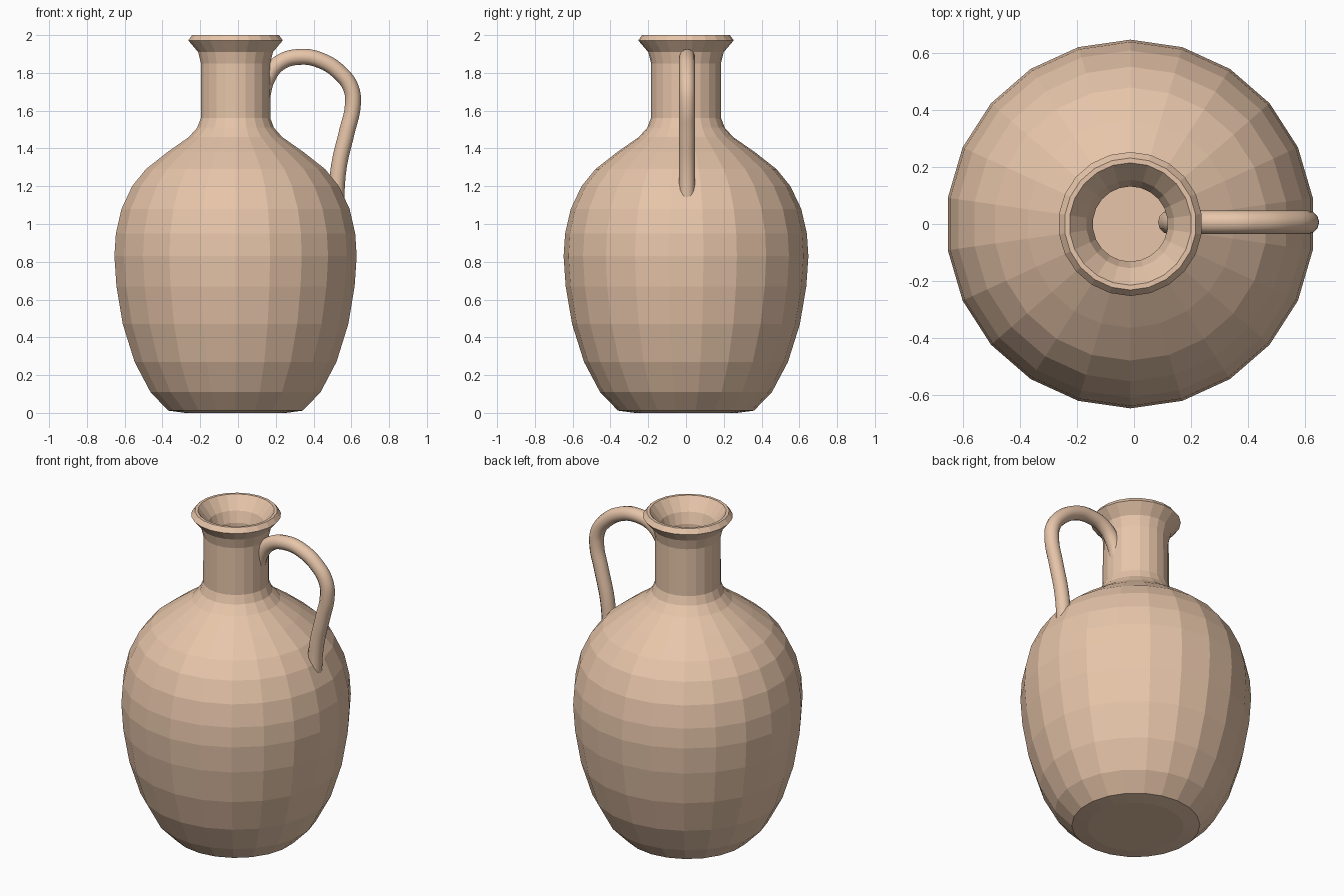
import bpy, bmesh
from math import cos, sin, pi

if "Cube" in bpy.data.objects:
    bpy.data.objects.remove(bpy.data.objects["Cube"])

SIDES = 22
CX = -0.013  # body axis; the handle shifts the overall centre


def lathe(name, profile, mat):
    """Revolve (radius, z) points around the body axis and cap both ends."""
    bm = bmesh.new()
    rings = []
    for r, z in profile:
        rings.append([bm.verts.new((CX + r * cos(pi / 2 + 2 * pi * i / SIDES),
                                    r * sin(pi / 2 + 2 * pi * i / SIDES), z))
                      for i in range(SIDES)])
    for a, b in zip(rings, rings[1:]):
        for i in range(SIDES):
            j = (i + 1) % SIDES
            bm.faces.new((a[i], a[j], b[j], b[i]))
    bm.faces.new(rings[0][::-1])
    bm.faces.new(rings[-1])
    mesh = bpy.data.meshes.new(name)
    bm.to_mesh(mesh)
    bm.free()
    mesh.materials.append(mat)
    obj = bpy.data.objects.new(name, mesh)
    bpy.context.collection.objects.link(obj)
    return obj


clay = bpy.data.materials.new("clay")
clay.diffuse_color = (0.80, 0.56, 0.40, 1)
clay.use_nodes = True
clay.node_tree.nodes["Principled BSDF"].inputs["Base Color"].default_value = clay.diffuse_color

# Body: outer wall from the base up to the lip, then the inner wall down to the floor
outer = [(0.27, 0.0), (0.36, 0.012), (0.455, 0.11), (0.54, 0.27), (0.603, 0.47),
         (0.637, 0.67), (0.648, 0.83), (0.64, 0.95), (0.61, 1.08), (0.553, 1.20),
         (0.48, 1.29), (0.365, 1.38), (0.25, 1.46), (0.205, 1.51), (0.186, 1.56),
         (0.185, 1.85), (0.20, 1.91), (0.253, 1.972)]
inner = [(0.232, 2.0), (0.215, 2.0), (0.155, 1.925), (0.132, 1.86), (0.132, 1.54),
         (0.165, 1.47), (0.33, 1.335), (0.44, 1.25), (0.555, 1.06), (0.592, 0.83),
         (0.55, 0.47), (0.41, 0.14), (0.33, 0.06)]
lathe("jug_body", outer + inner, clay)

# Handle: round tube from the neck, over and down to the shoulder
path = [(0.125, 1.66), (0.155, 1.77), (0.22, 1.853), (0.33, 1.885), (0.44, 1.865),
        (0.54, 1.80), (0.598, 1.72), (0.608, 1.63), (0.577, 1.49), (0.535, 1.31),
        (0.517, 1.09)]
curve = bpy.data.curves.new("handle", "CURVE")
curve.dimensions = "3D"
curve.bevel_depth = 0.042
curve.bevel_resolution = 4
curve.resolution_u = 5
curve.use_fill_caps = True
spline = curve.splines.new("BEZIER")
spline.bezier_points.add(len(path) - 1)
for p, (x, z) in zip(spline.bezier_points, path):
    p.co = (x, 0.006, z)
    p.handle_left_type = p.handle_right_type = "AUTO"
spline.use_smooth = True
curve.materials.append(clay)
handle = bpy.data.objects.new("handle", curve)
bpy.context.collection.objects.link(handle)
